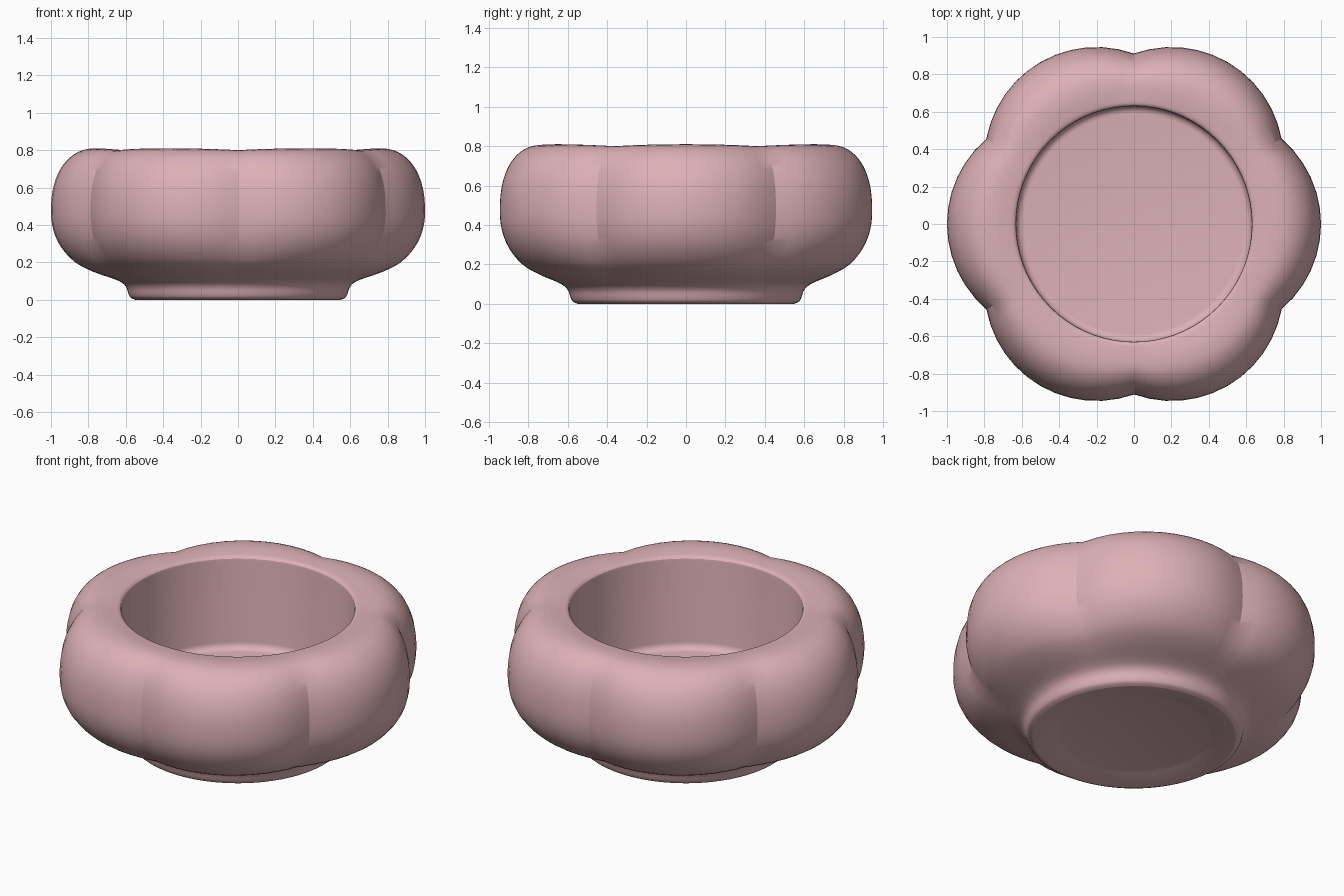
import bpy, bmesh, math

if "Cube" in bpy.data.objects:
    bpy.data.objects.remove(bpy.data.objects["Cube"])

LOBES, SEG = 6, 12          # petals, and segments per petal
R_IN = 0.63                 # radius of the round opening
C, RL = 0.402, 0.598        # petal arc centre offset and radius

pink = bpy.data.materials.new("dusty_pink")
pink.diffuse_color = (0.72, 0.44, 0.47, 1)
pink.use_nodes = True
pink.node_tree.nodes["Principled BSDF"].inputs["Base Color"].default_value = pink.diffuse_color


def smooth_curve(pts, n=3):
    """Catmull-Rom curve through the points."""
    out = []
    for i in range(len(pts) - 1):
        a, b = pts[max(i - 1, 0)], pts[i]
        c, d = pts[i + 1], pts[min(i + 2, len(pts) - 1)]
        for k in range(n):
            t = k / n
            out.append(tuple(0.5 * (2 * q + (r - p) * t + (2 * p - 5 * q + 4 * r - s) * t * t
                                    + (3 * q - p - 3 * r + s) * t ** 3)
                             for p, q, r, s in zip(a, b, c, d)))
    return out + [pts[-1]]


# Underside recess, foot and bulging body
base = [(0.40, 0.03), (0.43, 0.022), (0.53, 0.002)]
outer = smooth_curve([(0.55, 0.0), (0.575, 0.012), (0.587, 0.035), (0.60, 0.07), (0.64, 0.102),
                      (0.77, 0.148), (0.87, 0.20), (0.945, 0.28), (0.987, 0.37), (1.0, 0.47),
                      (0.99, 0.59), (0.955, 0.69), (0.90, 0.76), (0.83, 0.80), (0.75, 0.81),
                      (0.68, 0.803), (0.645, 0.796), (0.632, 0.785)])
# Straight inner wall with a rounded corner down to the floor
inner = [(0.63, 0.77), (0.63, 0.29)]
inner += [(0.59 + 0.04 * math.cos(a), 0.29 - 0.04 * math.sin(a))
          for a in (math.radians(d) for d in (18, 36, 54, 72, 90))]
profile = base + outer + inner

bm = bmesh.new()
total = LOBES * SEG
half = math.asin(RL and 0.455 / RL)
rings = []
for r, z in profile:
    ring = []
    for i in range(total):
        lobe, k = divmod(i, SEG)
        # even steps along the petal arc, from valley to valley
        a = -half + 2 * half * k / SEG
        px, py = C + RL * math.cos(a), RL * math.sin(a)
        th = math.atan2(py, px) + lobe * math.tau / LOBES
        f = (math.hypot(px, py) - R_IN) / (1 - R_IN)
        rr, zz = r, z
        if r > R_IN:
            rr = R_IN + (r - R_IN) * f
            if z > 0.6:
                zz -= 0.04 * (1 - f) * min(1, (r - R_IN) / 0.1) * (z - 0.6) / 0.2
        ring.append(bm.verts.new((rr * math.cos(th), rr * math.sin(th), zz)))
    rings.append(ring)

for lo, hi in zip(rings, rings[1:]):
    for i in range(total):
        j = (i + 1) % total
        bm.faces.new((lo[i], lo[j], hi[j], hi[i]))
bm.faces.new(rings[0][::-1])    # underside
bm.faces.new(rings[-1])         # inner floor
bmesh.ops.recalc_face_normals(bm, faces=bm.faces)

mesh = bpy.data.meshes.new("lobed_bowl")
bm.to_mesh(mesh)
bm.free()
mesh.materials.append(pink)
bowl = bpy.data.objects.new("lobed_bowl", mesh)
bpy.context.collection.objects.link(bowl)
bpy.context.view_layer.objects.active = bowl
bowl.select_set(True)
bpy.ops.object.shade_smooth_by_angle(angle=math.radians(25))
